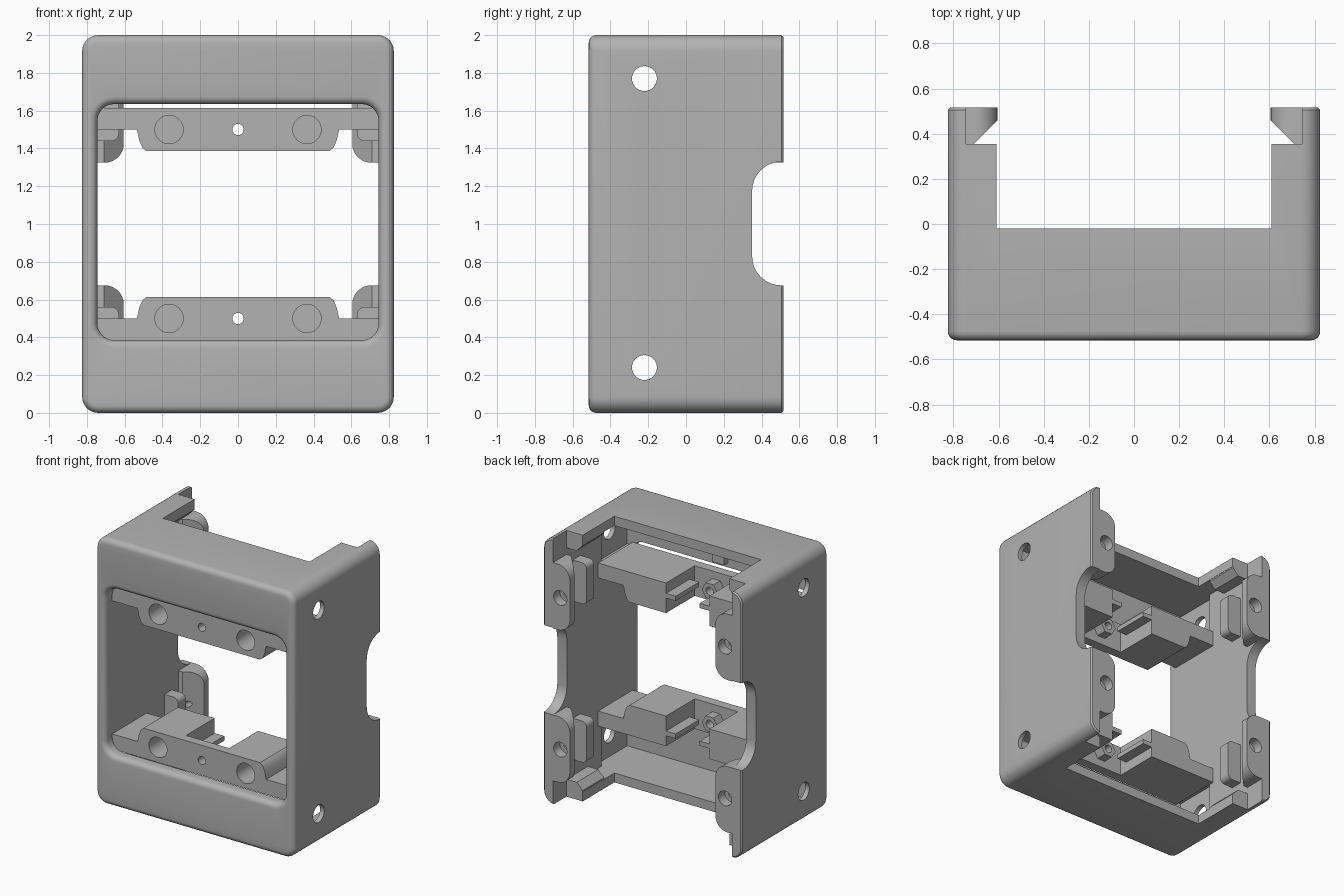
import bpy, bmesh, math
from mathutils import Matrix

old = bpy.data.objects.get("Cube")
if old:
    bpy.data.objects.remove(old, do_unlink=True)

gray = bpy.data.materials.new("plain gray")
gray.use_nodes = True
gray.diffuse_color = (0.45, 0.45, 0.45, 1)
gray.node_tree.nodes["Principled BSDF"].inputs["Base Color"].default_value = (0.45, 0.45, 0.45, 1)


def loft(name, rings):
    """Solid through rings of points with equal counts, capped at both ends."""
    bm = bmesh.new()
    loops = [[bm.verts.new(p) for p in ring] for ring in rings]
    for a, b in zip(loops, loops[1:]):
        for i in range(len(a)):
            bm.faces.new((a[i - 1], a[i], b[i], b[i - 1]))
    bm.faces.new(loops[0])
    bm.faces.new(loops[-1])
    bmesh.ops.recalc_face_normals(bm, faces=bm.faces)
    me = bpy.data.meshes.new(name)
    bm.to_mesh(me)
    bm.free()
    me.materials.append(gray)
    ob = bpy.data.objects.new(name, me)
    bpy.context.scene.collection.objects.link(ob)
    return ob


def place(axis, a, b, d):
    return {"x": (d, a, b), "y": (a, d, b), "z": (a, b, d)}[axis]


def prism(name, axis, outline, lo, hi):
    return loft(name, [[place(axis, a, b, d) for a, b in outline] for d in (lo, hi)])


def box(name, x0, x1, y0, y1, z0, z1):
    return prism(name, "z", [(x0, y0), (x1, y0), (x1, y1), (x0, y1)], z0, z1)


def rounded(a0, a1, b0, b1, r, n=8):
    """Rounded rectangle outline."""
    pts = []
    corners = [(a1 - r, b1 - r), (a0 + r, b1 - r), (a0 + r, b0 + r), (a1 - r, b0 + r)]
    for k, (ca, cb) in enumerate(corners):
        for i in range(n + 1):
            t = math.pi / 2 * (k + i / n)
            pts.append((ca + r * math.cos(t), cb + r * math.sin(t)))
    return pts


def disc(a, b, r, n=32):
    return [(a + r * math.cos(2 * math.pi * i / n), b + r * math.sin(2 * math.pi * i / n)) for i in range(n)]


def combine(target, other, mode="DIFFERENCE"):
    """Apply a boolean and remove the helper."""
    other.hide_render = True
    mod = target.modifiers.new("combine", "BOOLEAN")
    mod.operation, mod.object, mod.solver = mode, other, "EXACT"
    bpy.context.view_layer.update()
    bpy.context.view_layer.objects.active = target
    bpy.ops.object.modifier_apply(modifier=mod.name)
    bpy.data.objects.remove(other, do_unlink=True)


def mirrored(ob, axis, name):
    """Copy reflected across x = 0 or z = 1."""
    copy = bpy.data.objects.new(name, ob.data.copy())
    bpy.context.scene.collection.objects.link(copy)
    if axis == "x":
        copy.data.transform(Matrix.Diagonal((-1, 1, 1, 1)))
    else:
        copy.data.transform(Matrix.Translation((0, 0, 2)) @ Matrix.Diagonal((1, 1, -1, 1)))
    copy.data.flip_normals()
    return copy


FRONT, BACK, R = -0.515, 0.515, 0.04
quarter = [math.pi / 2 * i / 5 for i in range(6)]


def rounded_ring(y, w, z0, z1, r):
    return [(a, y, b) for a, b in rounded(-w, w, z0, z1, r)]


# Outer shell with rounded front and slightly eased back edge
rings = []
for t in quarter:
    g = R * (1 - math.sin(t))
    rings.append(rounded_ring(FRONT + R * (1 - math.cos(t)), 0.825 - g, g, 2 - g, 0.085 - g))
rings.append(rounded_ring(BACK - 0.01, 0.825, 0, 2, 0.085))
rings.append(rounded_ring(BACK, 0.815, 0.01, 1.99, 0.075))
shell = loft("shell", rings)

# Hollow inside, then front window with a rounded lip
combine(shell, box("cavity", -0.745, 0.745, -0.43, 0.7, 0.07, 1.93))
rings = [rounded_ring(-0.6, 0.745 + R, 0.385 - R, 1.635 + R, 0.09 + R)]
for t in quarter:
    g = R * (1 - math.sin(t))
    rings.append(rounded_ring(FRONT + R * (1 - math.cos(t)), 0.745 + g, 0.385 - g, 1.635 + g, 0.09 + g))
rings.append(rounded_ring(-0.4, 0.745, 0.385, 1.635, 0.09))
combine(shell, loft("window_cutter", rings))

# Open the rear of the top and bottom walls
combine(shell, box("rear_cutter", -0.61, 0.61, -0.02, 0.7, -0.5, 2.5))
combine(shell, box("end_cutter", -0.745, 0.745, 0.355, 0.7, -0.5, 2.5))

# Rounded notches in the side walls, recesses and screw holes
combine(shell, prism("notch_cutter", "x", rounded(0.35, 1, 0.675, 1.33, 0.155), -1, 1))
for z0, z1, hole_z in ((0.07, 0.41, 0.24), (1.59, 1.93, 1.77)):
    combine(shell, box("recess_cutter", -0.79, 0.79, -0.43, -0.06, z0, z1))
    combine(shell, prism("hole_cutter", "x", disc(-0.22, hole_z, 0.066), -1, 1))

# Rear mounting tab with a chamfered inner side and a stepped screw hole
plan = [(0.745, BACK), (0.605, BACK), (0.605, 0.46), (0.71, 0.355), (0.745, 0.355)]
tab = prism("lower_left_tab", "z", plan, 0.1, 0.8)
combine(tab, prism("tab_limit", "y", rounded(0.605, 1.1, 0.18, 0.675, 0.1), 0, 1), "INTERSECT")
combine(tab, prism("tab_hole", "y", disc(0.685, 0.43, 0.055), 0.44, 0.7))
combine(tab, prism("tab_pilot", "y", disc(0.685, 0.43, 0.022), 0.2, 0.5))

# Guide block on the inside of the side wall
block = prism("lower_left_guide", "y", rounded(0.63, 0.82, 0.25, 0.56, 0.04), 0.19, 0.28)
combine(block, box("guide_limit", 0.5, 0.75, 0, 0.5, 0, 1), "INTERSECT")

# Sloped rib on the rear edge of the bottom wall
rib = prism("lower_left_rib", "y", [(0.745, 0.06), (0.612, 0.06), (0.612, 0.08), (0.66, 0.13), (0.745, 0.13)], 0.1, 0.355)

# Crossbar end: shelf and raised lump with a blind round hole
end = [(0.745, 0.387), (0.745, 0.5), (0.535, 0.5), (0.522, 0.56), (0.505, 0.597),
       (0.485, 0.613), (0.18, 0.613), (0.18, 0.387)]
bar_end = prism("lower_left_bar_end", "y", end, -0.43, -0.02)
combine(bar_end, prism("bar_hole", "y", disc(0.365, 0.5, 0.075), -0.6, -0.1))

# Thin ledge beside the nut
ledge = box("lower_left_ledge", 0.1, 0.18, -0.3, -0.02, 0.465, 0.5)

# Thin plate in the middle of the crossbar with a hexagonal nut seat
plate = box("lower_bar_plate", -0.18, 0.18, -0.43, -0.36, 0.387, 0.613)
seat = prism("lower_nut_seat", "y", disc(0, 0.5, 0.065, 6), -0.36, -0.28)
for part in (plate, seat):
    combine(part, prism("pilot_cutter", "y", disc(0, 0.5, 0.03), -0.6, 0))
stop = box("lower_stop", -0.05, 0.05, -0.43, -0.38, 0.2, 0.33)

# Mirror the lower left parts to the other three corners
sided = [tab, block, rib, bar_end, ledge]
lower = sided + [plate, seat, stop]
lower += [mirrored(ob, "x", ob.name.replace("left", "right")) for ob in sided]
for ob in lower:
    mirrored(ob, "z", ob.name.replace("lower", "upper"))

# Smooth rounded surfaces, keep edges sharp
bpy.ops.object.select_all(action="DESELECT")
for ob in bpy.context.scene.objects:
    if ob.type == "MESH":
        ob.select_set(True)
bpy.context.view_layer.objects.active = shell
bpy.ops.object.shade_smooth_by_angle(angle=math.radians(30))
